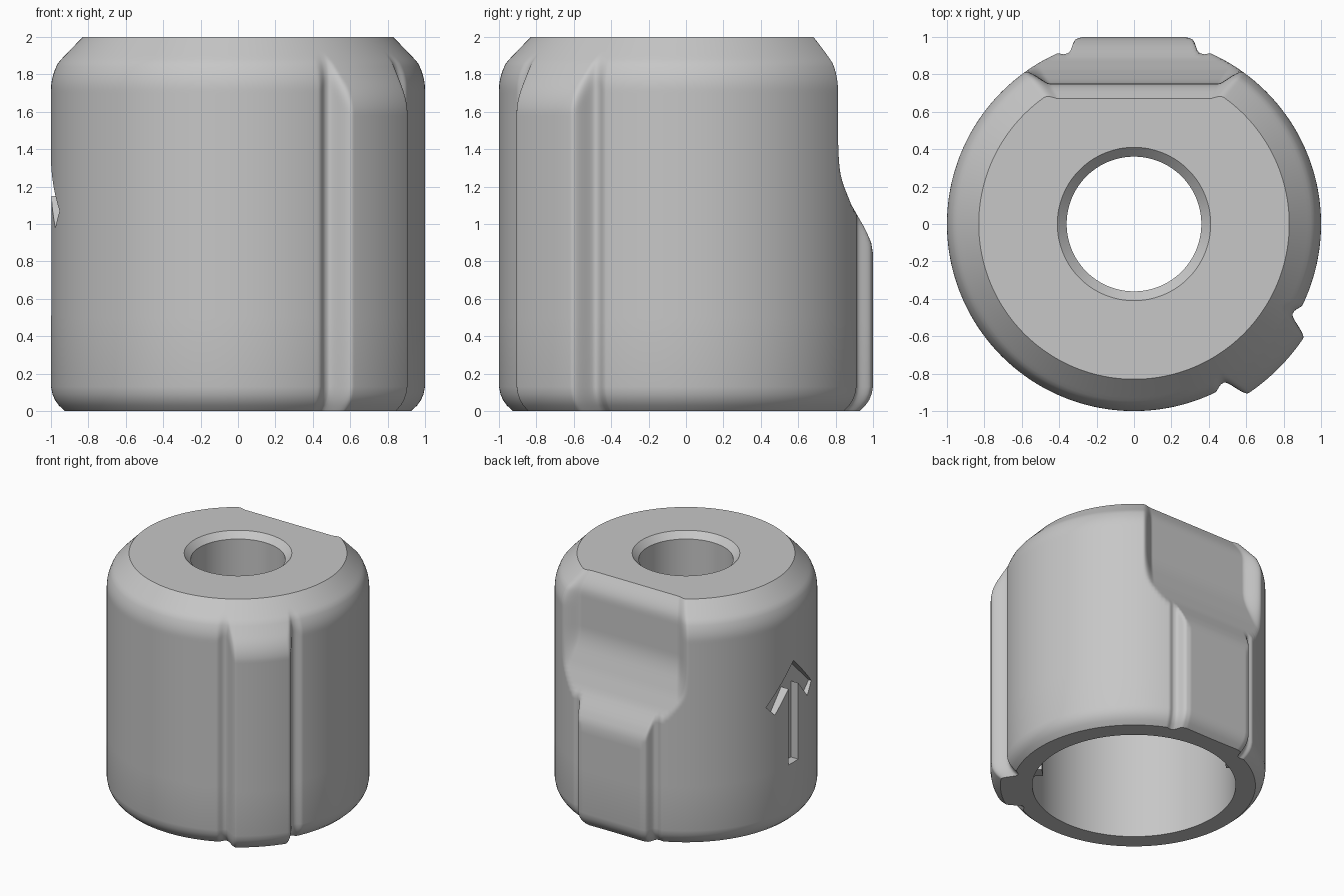
import bpy, bmesh
from math import radians, degrees, cos, sin, pi
from mathutils import Matrix

cube = bpy.data.objects.get("Cube")
if cube:
    bpy.data.objects.remove(cube)

SEGMENTS = 720
HEIGHT = 2.0
CEILING = 1.1


def ramp(x, points, smooth=False):
    """Interpolate through (x, value) points, held flat beyond the ends."""
    if x <= points[0][0]:
        return points[0][1]
    for (x0, v0), (x1, v1) in zip(points, points[1:]):
        if x <= x1:
            t = (x - x0) / (x1 - x0)
            if smooth:
                t = t * t * (3 - 2 * t)
            return v0 + (v1 - v0) * t
    return points[-1][1]


def soft_min(a, b, blend):
    """Minimum with a rounded crossover, giving a fillet."""
    h = max(blend - abs(a - b), 0) / blend
    return min(a, b) - h * h * blend / 4


# Outline features: rib at the front right, flat tab at the back
RIB = [(10.8, 1.093), (15.5, 0.975), (16.2, 0.975), (19.5, 1.0)]
TAB = [(15.3, 1.037), (17.2, 1.037), (21, 0.98), (22, 0.98), (24.5, 1.0)]
# Height profiles: top cone, bottom rounding, back recess floor
CONE = [(1.6, 1.14), (1.86, 0.965), (HEIGHT, 0.83)]
BASE = [(0, 0.075), (0.03, 0.042), (0.06, 0.021), (0.09, 0.008), (0.13, 0)]
FLOOR = [(0.84, 1.0), (0.9, 0.99), (0.97, 0.96), (1.1, 0.885), (1.25, 0.825),
         (1.4, 0.775), (1.46, 0.76), (1.52, 0.752), (1.83, 0.75), (1.87, 0.744),
         (1.91, 0.728), (1.95, 0.704), (HEIGHT, 0.67)]


def angle_from(angle, centre):
    return abs((degrees(angle) - centre + 180) % 360 - 180)


def outer_radius(angle, z):
    rib, back = angle_from(angle, -45), angle_from(angle, 90)
    if rib < 25:
        r = ramp(rib, RIB, True)
    elif back < TAB[0][0]:
        r = 1 / cos(radians(back))
    else:
        r = ramp(back, TAB, True)
    r -= ramp(z, BASE)
    cone = ramp(z, CONE)
    r = soft_min(r, cone, 0.06) if z < HEIGHT else min(r, cone)
    # Recess across the back, with rounded side lips
    if back < 36 and z > FLOOR[0][0]:
        floor = min(r, ramp(z, FLOOR) / cos(radians(back)))
        r = ramp(back, [(31, floor), (36, r)], True)
    return r


def gray_material():
    mat = bpy.data.materials.new("plain_gray")
    mat.use_nodes = True
    color = (0.57, 0.57, 0.57, 1)
    mat.diffuse_color = color
    mat.node_tree.nodes["Principled BSDF"].inputs["Base Color"].default_value = color
    return mat


def make_object(name, bm, mat):
    bmesh.ops.recalc_face_normals(bm, faces=bm.faces)
    mesh = bpy.data.meshes.new(name)
    bm.to_mesh(mesh)
    bm.free()
    mesh.materials.append(mat)
    obj = bpy.data.objects.new(name, mesh)
    bpy.context.collection.objects.link(obj)
    return obj


gray = gray_material()

# Knob body: outer rings going up, then the stepped bore going down
levels = [0, 0.03, 0.06, 0.09, 0.13, 0.5, 0.8]
levels += [0.84 + i * 0.03 for i in range(24)]
levels += [1.56 + i * 0.02 for i in range(23)]
bore = [(0.41, HEIGHT), (0.36, 1.95), (0.36, CEILING), (0.775, CEILING), (0.775, 0)]
bm = bmesh.new()
angles = [2 * pi * i / SEGMENTS for i in range(SEGMENTS)]


def add_ring(radius_at, z):
    return [bm.verts.new((radius_at(a) * cos(a), radius_at(a) * sin(a), z)) for a in angles]


rings = [add_ring(lambda a: outer_radius(a, z), z) for z in levels]
rings += [add_ring(lambda a: r, z) for r, z in bore]
for low, high in zip(rings, rings[1:] + rings[:1]):
    for i in range(SEGMENTS):
        j = (i + 1) % SEGMENTS
        bm.faces.new((low[i], low[j], high[j], high[i]))
body = make_object("knob_body", bm, gray)

# Arrow engraved in the right side, mirrored about its shaft
half = [(0.065, 0.51), (0.065, 1.15), (0.215, 0.98), (0.3, 1.07)]
outline = half + [(0, 1.365)] + [(-y, z) for y, z in reversed(half)]
bm = bmesh.new()
face = bm.faces.new([bm.verts.new((-1.1, y, z)) for y, z in outline])
solid = bmesh.ops.extrude_face_region(bm, geom=[face])
moved = [v for v in solid["geom"] if isinstance(v, bmesh.types.BMVert)]
bmesh.ops.translate(bm, verts=moved, vec=(0.17, 0, 0))
cutter = make_object("arrow_cutter", bm, gray)
cutter.hide_render = True

bpy.context.view_layer.objects.active = body
cut = body.modifiers.new("arrow_cut", 'BOOLEAN')
cut.operation = 'DIFFERENCE'
cut.solver = 'EXACT'
cut.object = cutter
bpy.ops.object.modifier_apply(modifier=cut.name)
bpy.data.objects.remove(cutter)

# Smooth skin with crisp rims
for obj in bpy.context.selected_objects:
    obj.select_set(False)
body.select_set(True)
bpy.ops.object.shade_smooth_by_angle(angle=radians(38))

# Pair of small keys inside the bore
for name, turn in (("front_bore_key", -45), ("back_bore_key", 135)):
    bm = bmesh.new()
    bmesh.ops.create_cube(bm, size=1)
    bmesh.ops.scale(bm, vec=(0.1, 0.1, CEILING - 0.15), verts=bm.verts)
    bmesh.ops.translate(bm, vec=(0.75, 0, (CEILING + 0.15) / 2), verts=bm.verts)
    bmesh.ops.rotate(bm, matrix=Matrix.Rotation(radians(turn), 3, 'Z'), verts=bm.verts)
    make_object(name, bm, gray)
